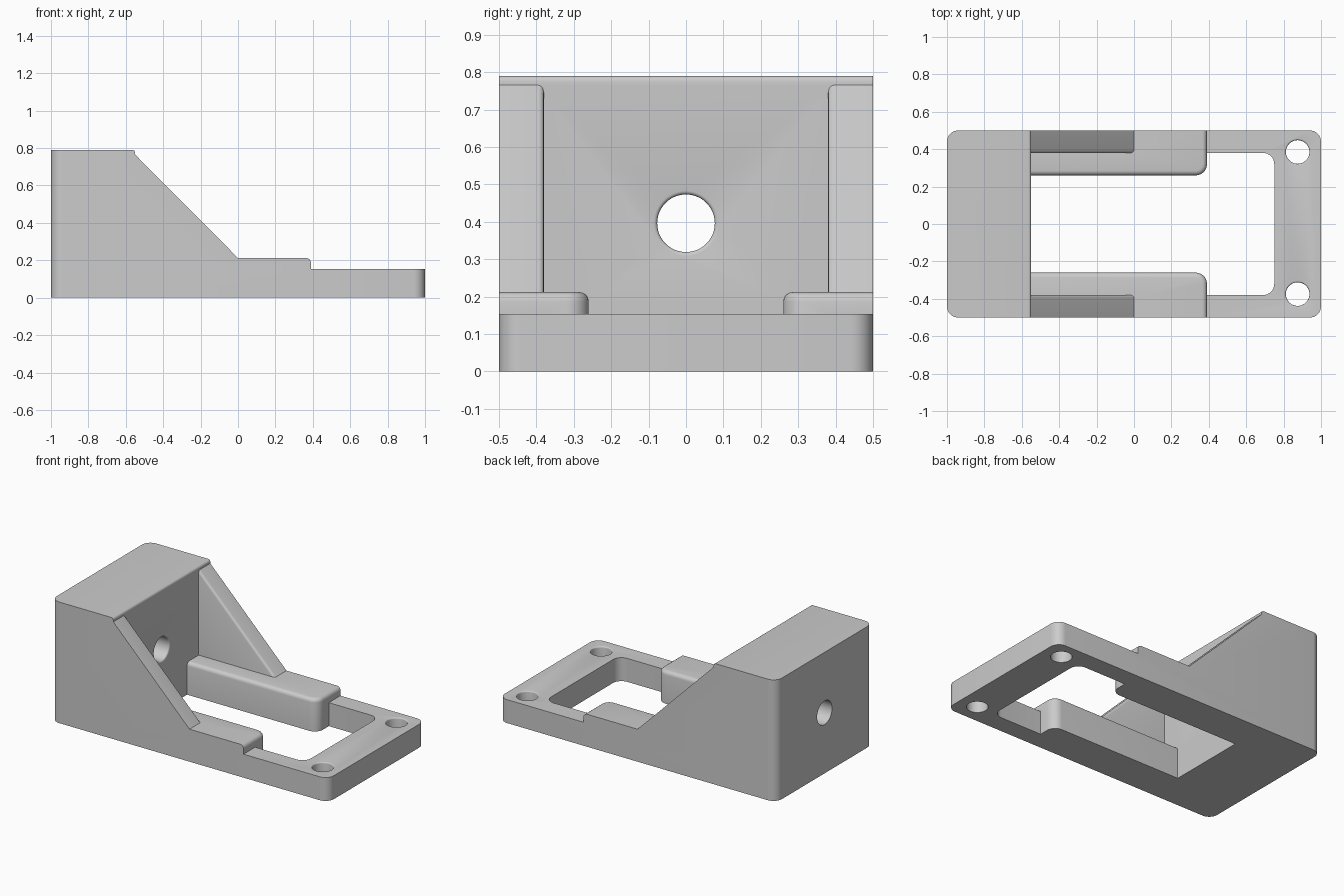
import bpy, bmesh, math
from mathutils import Matrix, Vector

cube = bpy.data.objects.get("Cube")
if cube:
    bpy.data.objects.remove(cube)

# Main dimensions
WALL, RIB, RAIL, STEP = -0.55, 0.38, 0.26, 0.39
TOP, PAD, PLATE = 0.79, 0.212, 0.153

grey = bpy.data.materials.new("light grey")
grey.use_nodes = True
COLOUR = (0.6, 0.6, 0.6, 1)
grey.diffuse_color = COLOUR
grey.node_tree.nodes["Principled BSDF"].inputs["Base Color"].default_value = COLOUR


def rounded(points, steps=8):
    """Outline of (x, y, radius) corners, each rounded by an arc."""
    out = []
    for i, (x, y, r) in enumerate(points):
        p = Vector((x, y))
        if not r:
            out.append(p)
            continue
        a = (Vector(points[i - 1][:2]) - p).normalized()
        b = (Vector(points[(i + 1) % len(points)][:2]) - p).normalized()
        centre = p + (a + b) * r
        for k in range(steps + 1):
            t = k / steps * math.pi / 2
            out.append(centre - b * r * math.cos(t) - a * r * math.sin(t))
    return out


def finish(name, bm):
    bmesh.ops.recalc_face_normals(bm, faces=bm.faces)
    mesh = bpy.data.meshes.new(name)
    bm.to_mesh(mesh)
    bm.free()
    mesh.materials.append(grey)
    obj = bpy.data.objects.new(name, mesh)
    bpy.context.collection.objects.link(obj)
    return obj


def prism(name, outline, low, high, upright=False):
    """Extrude an outline along z, or along y when upright."""
    bm = bmesh.new()
    verts = [bm.verts.new((p[0], low, p[1]) if upright else (p[0], p[1], low))
             for p in outline]
    face = bm.faces.new(verts)
    new = bmesh.ops.extrude_face_region(bm, geom=[face])["geom"]
    shift = Vector((0, high - low, 0) if upright else (0, 0, high - low))
    bmesh.ops.translate(bm, vec=shift,
                        verts=[g for g in new if isinstance(g, bmesh.types.BMVert)])
    return finish(name, bm)


def lathe(name, profile, matrix):
    """Round cutter spun from (radius, height) points."""
    bm = bmesh.new()
    verts = [bm.verts.new((r, 0, h)) for r, h in profile]
    edges = [bm.edges.new(pair) for pair in zip(verts, verts[1:])]
    bmesh.ops.spin(bm, geom=verts + edges, axis=(0, 0, 1), cent=(0, 0, 0),
                   angle=math.tau, steps=48, use_duplicate=False)
    bmesh.ops.remove_doubles(bm, verts=bm.verts, dist=1e-5)
    bm.transform(matrix)
    return finish(name, bm)


def cut(body, cutter):
    mod = body.modifiers.new("cut", "BOOLEAN")
    mod.operation, mod.solver, mod.object = "DIFFERENCE", "EXACT", cutter
    bpy.context.view_layer.objects.active = body
    bpy.ops.object.modifier_apply(modifier=mod.name)
    bpy.data.objects.remove(cutter)


# Solid block with rounded upright corners
body = prism("servo_bracket", rounded([(-1, -0.5, 0.06), (1, -0.5, 0.06),
                                       (1, 0.5, 0.06), (-1, 0.5, 0.06)]), 0, TOP)
body.name = "mounting_bracket"

# Side silhouette, space between the ribs, and the stepped window
cut(body, prism("silhouette_cutter", [(WALL, 1), (WALL, 0.765), (0, PAD), (STEP, PAD),
                                      (STEP, PLATE), (1.2, PLATE), (1.2, 1)], -1, 1, True))
cut(body, prism("rib_gap_cutter", [(WALL, -RIB), (STEP + 0.1, -RIB), (STEP + 0.1, RIB),
                                   (WALL, RIB)], PAD, 1))
half = [(WALL, -RAIL, 0), (STEP, -RAIL, 0.06), (STEP, -RIB, 0), (0.75, -RIB, 0.06)]
window = half + [(x, -y, r) for x, y, r in reversed(half)]
cut(body, prism("window_cutter", rounded(window), -0.1, 0.5))

# Soften the exposed edges of the pads, the ribs and the block
bm = bmesh.new()
bm.from_mesh(body.data)
bmesh.ops.remove_doubles(bm, verts=bm.verts, dist=1e-4)
bmesh.ops.dissolve_limit(bm, angle_limit=0.01, verts=bm.verts, edges=bm.edges)


def soften(test, size):
    edges = [e for e in bm.edges if len(e.link_faces) == 2 and e.is_convex
             and e.calc_face_angle(0) > 0.3 and test(*[v.co for v in e.verts])]
    bmesh.ops.bevel(bm, geom=edges, offset=size, offset_type="OFFSET", segments=4,
                    profile=0.5, affect="EDGES", clamp_overlap=True)


def near(a, b):
    return abs(a - b) < 1e-3


bm.normal_update()
soften(lambda a, b: near(a.z, PAD) and near(b.z, PAD) and min(abs(a.y), abs(b.y)) < 0.49, 0.025)
soften(lambda a, b: near(abs(a.y), RIB) and near(abs(b.y), RIB) and abs(a.z - b.z) > 0.3
       and abs(a.x - b.x) > 0.3, 0.015)
soften(lambda a, b: near(a.z, TOP) and near(b.z, TOP) and near(a.x, WALL) and near(b.x, WALL), 0.015)
bm.to_mesh(body.data)
bm.free()

# Screw holes and shaft hole, with rounded rims
def hole_profile(r, top, soft):
    arc = [(r + soft * (1 - math.cos(t)), top - soft + soft * math.sin(t))
           for t in [k * math.pi / 8 for k in range(5)]]
    return [(0, -0.2), (r, -0.2)] + arc + [(r + soft, top + 0.1), (0, top + 0.1)]


for y in (-RIB + 0.005, RIB + 0.005):
    cut(body, lathe("screw_hole_cutter", hole_profile(0.063, PLATE, 0.008),
                    Matrix.Translation((0.875, y, 0))))
cut(body, lathe("shaft_hole_cutter", hole_profile(0.077, 1 + WALL, 0.01),
                Matrix.Translation((-1, 0, 0.396)) @ Matrix.Rotation(math.pi / 2, 4, "Y")))

bpy.ops.object.select_all(action="DESELECT")
body.select_set(True)
bpy.context.view_layer.objects.active = body
bpy.ops.object.shade_smooth_by_angle(angle=math.radians(30))
